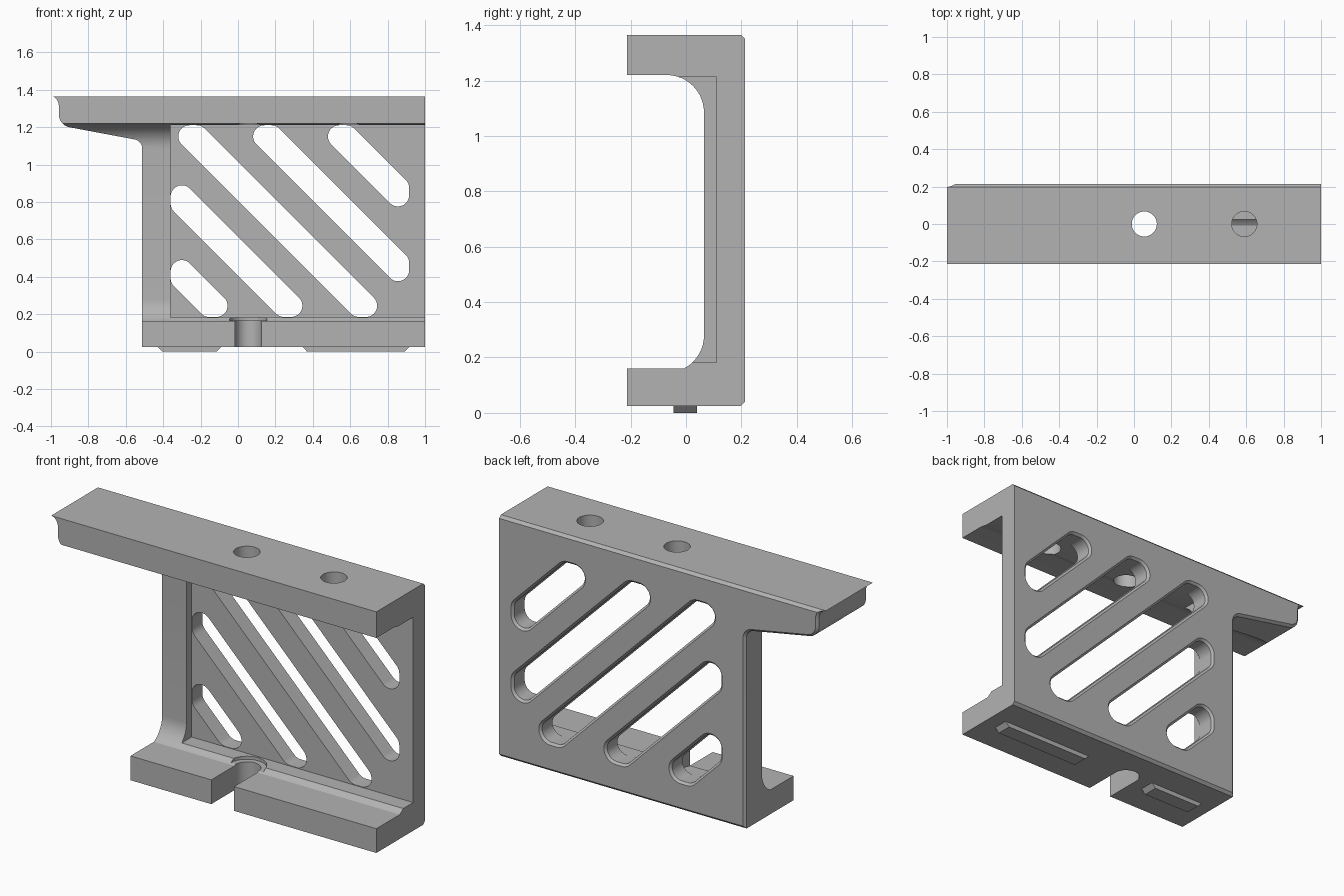
import bpy, bmesh, math
from mathutils import Vector

if "Cube" in bpy.data.objects:
    bpy.data.objects.remove(bpy.data.objects["Cube"])

grey = bpy.data.materials.new("plain grey")
grey.diffuse_color = (0.45, 0.45, 0.45, 1)
grey.use_nodes = True
grey.node_tree.nodes["Principled BSDF"].inputs["Base Color"].default_value = grey.diffuse_color


def finish(name, bm):
    bmesh.ops.recalc_face_normals(bm, faces=bm.faces)
    me = bpy.data.meshes.new(name)
    bm.to_mesh(me)
    bm.free()
    me.materials.append(grey)
    ob = bpy.data.objects.new(name, me)
    bpy.context.collection.objects.link(ob)
    return ob


def prism(name, pts, axis, a, b, back_chamfer=0):
    """Extrude a 2D outline along x (outline y,z), y (outline x,z) or z (outline x,y)."""
    def place(p, t):
        return {"x": (t, p[0], p[1]), "y": (p[0], t, p[1]), "z": (p[0], p[1], t)}[axis]
    bm = bmesh.new()
    face = bm.faces.new([bm.verts.new(place(p, a)) for p in pts])
    ext = bmesh.ops.extrude_face_region(bm, geom=[face])
    shift = Vector(place((0, 0), b - a))
    bmesh.ops.translate(bm, verts=[g for g in ext["geom"] if isinstance(g, bmesh.types.BMVert)], vec=shift)
    if back_chamfer:
        edges = [e for e in bm.edges if all(abs(v.co.y - b) < 1e-5 for v in e.verts)]
        bmesh.ops.bevel(bm, geom=edges, offset=back_chamfer, segments=1, affect="EDGES")
    return finish(name, bm)


def arc(cx, cy, rx, ry, a0, a1, n=12):
    return [(cx + rx * math.cos(math.radians(a0 + (a1 - a0) * i / n)),
             cy + ry * math.sin(math.radians(a0 + (a1 - a0) * i / n))) for i in range(n + 1)]


def box(x0, x1, y0, y1):
    return [(x0, y0), (x1, y0), (x1, y1), (x0, y1)]


def boolean(target, tool, op="DIFFERENCE"):
    bpy.context.view_layer.objects.active = target
    m = target.modifiers.new("cut", "BOOLEAN")
    m.operation, m.object, m.solver = op, tool, "EXACT"
    bpy.ops.object.modifier_apply(modifier=m.name)
    bpy.data.objects.remove(tool, do_unlink=True)


def slot_cutter(c, y0, y1, r0, r1):
    """Rounded 45 degree slot along x + z = c, as the hull of its corner circles."""
    bm = bmesh.new()
    for d in (-0.019, 0.019):
        k = c + d
        xa, zb = max(-0.30, k - 1.15), max(0.245, k - 0.855)
        for x, z in ((xa, k - xa), (k - zb, zb)):
            for y, r in ((y0, r0), (y1, r1)):
                for px, pz in arc(x, z, r, r, 0, 352.5, 47):
                    bm.verts.new((px, y, pz))
    res = bmesh.ops.convex_hull(bm, input=bm.verts)
    loose = {g for g in res["geom_interior"] + res["geom_unused"] if isinstance(g, bmesh.types.BMVert)}
    bmesh.ops.delete(bm, geom=list(loose), context="VERTS")
    bmesh.ops.dissolve_limit(bm, angle_limit=0.01, verts=bm.verts, edges=bm.edges)
    return finish("slot_cutter", bm)


# C-shaped section: base flange, filleted web, top flange
section = [(-0.213, 0.025), (0.198, 0.025), (0.213, 0.04), (0.213, 1.35), (0.198, 1.365),
           (-0.213, 1.365), (-0.213, 1.22)]
section += arc(-0.07, 1.085, 0.135, 0.135, 90, 0)
section += arc(-0.07, 0.28, 0.135, 0.135, 0, -62.7)
section += [(-0.213, 0.16)]
frame = prism("bracket_frame", section, "x", -1.1, 1.0)

# Front outline: overhanging arm with moulded tip and sloping underside
outline = [(1.2, -0.1), (1.2, 1.5), (-1.0, 1.5)]
outline += arc(-1.0, 1.31, 0.042, 0.055, 90, 0)
outline += arc(-0.888, 1.268, 0.07, 0.07, 180, 260)
outline += arc(-0.562, 1.085, 0.05, 0.05, 80, 0)
outline += [(-0.512, -0.1)]
boolean(frame, prism("outline_cutter", outline, "y", -0.4, 0.213, 0.013), "INTERSECT")

# Shallow web recess, open at the right end
boolean(frame, prism("recess_cutter", box(-0.362, 1.1, 0.182, 1.212), "y", -0.1, 0.11))

# Diagonal slots with a chamfered back rim
for i in range(5):
    c = 0.11 + 0.4 * i
    boolean(frame, slot_cutter(c, 0.1, 0.25, 0.06, 0.06))
    boolean(frame, slot_cutter(c, 0.201, 0.225, 0.06, 0.084))

# Two round holes in the top flange
for x in (0.055, 0.59):
    boolean(frame, prism("hole_cutter", arc(x, 0, 0.067, 0.067, 0, 352.5, 47), "z", 1.1, 1.5))

# Spot face and open-ended bolt slot in the base flange
boolean(frame, prism("spot_cutter", arc(0.055, 0, 0.1, 0.1, 0, 352.5, 47), "z", 0.165, 0.25))
notch = [(-0.015, -0.4), (0.125, -0.4)] + arc(0.055, 0, 0.07, 0.07, 0, 180, 24)
boolean(frame, prism("notch_cutter", notch, "z", -0.1, 0.3))

bpy.ops.object.select_all(action="DESELECT")
frame.select_set(True)
bpy.context.view_layer.objects.active = frame
bpy.ops.object.shade_smooth_by_angle(angle=math.radians(25))

# Locating keys under the base, with tapered ends
for name, x0, x1 in (("left_key", -0.43, -0.09), ("right_key", 0.345, 0.915)):
    pts = [(x0, 0.03), (x0, 0.025), (x0 + 0.024, 0.0), (x1 - 0.024, 0.0), (x1, 0.025), (x1, 0.03)]
    prism(name, pts, "y", -0.045, 0.04)
